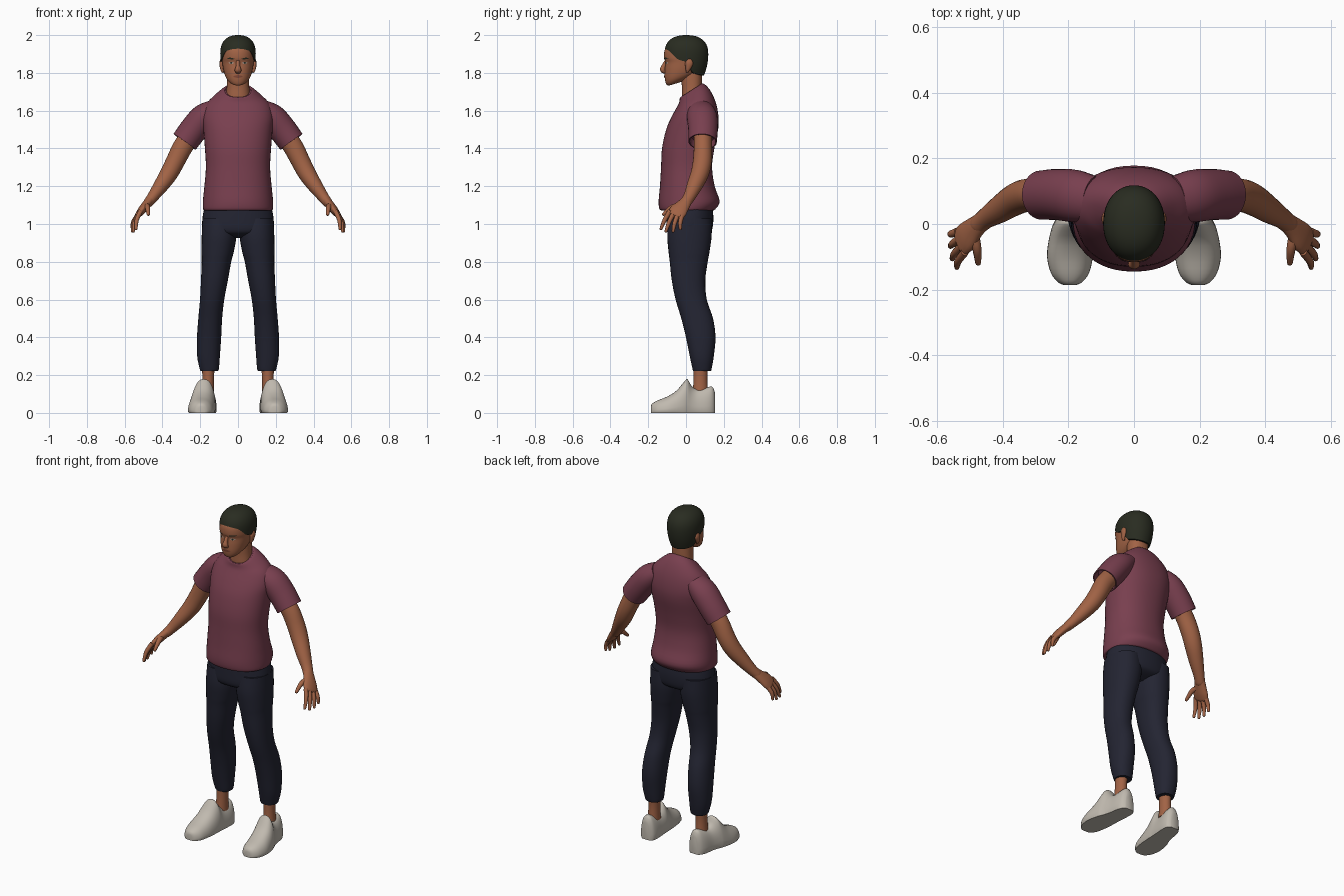
import bpy, bmesh, math
from mathutils import Vector


def material(name, rgb):
    m = bpy.data.materials.new(name)
    m.diffuse_color = (*rgb, 1)
    return m


SKIN = material("brown_skin", (0.36, 0.125, 0.06))
SHIRT = material("maroon_cloth", (0.19, 0.05, 0.078))
NAVY = material("navy_cloth", (0.017, 0.018, 0.032))
SHOE = material("off_white", (0.53, 0.49, 0.43))
HAIR = material("black_hair", (0.022, 0.025, 0.015))
LIPS = material("dark_lips", (0.24, 0.07, 0.04))
EYE = material("eye_white", (0.42, 0.34, 0.29))


def spline(keys, n=4):
    """Catmull-Rom interpolation through key tuples."""
    out = []
    for i in range(len(keys) - 1):
        p0, p1, p2 = keys[max(i - 1, 0)], keys[i], keys[i + 1]
        p3 = keys[min(i + 2, len(keys) - 1)]
        for k in range(n):
            t = k / n
            out.append(tuple(0.5 * (2 * b + (c - a) * t + (2 * a - 5 * b + 4 * c - d) * t * t
                                    + (3 * b - a - 3 * c + d) * t ** 3)
                             for a, b, c, d in zip(p0, p1, p2, p3)))
    return out + [tuple(keys[-1])]


def se(v, p):
    return math.copysign(abs(v) ** (2 / p), v)


def loft(name, rings, mat, mirror=False, closed=True):
    """Skin a list of point rings, optionally mirrored across x."""
    bm = bmesh.new()
    vs = [[bm.verts.new(p) for p in r] for r in rings]
    n = len(vs[0])
    for a, b in zip(vs, vs[1:]):
        for i in range(n if closed else n - 1):
            j = (i + 1) % n
            bm.faces.new((a[i], a[j], b[j], b[i]))
    if closed:
        bm.faces.new(vs[0])
        bm.faces.new(vs[-1])
        bmesh.ops.recalc_face_normals(bm, faces=bm.faces)
    me = bpy.data.meshes.new(name)
    bm.to_mesh(me)
    bm.free()
    me.materials.append(mat)
    ob = bpy.data.objects.new(name, me)
    bpy.context.collection.objects.link(ob)
    if mirror:
        ob.modifiers.new("mirror", 'MIRROR').use_mirror_merge = False
    return ob


def stack(name, keys, mat, mirror=False, p=2.2, n=32):
    """Level rings: z, centre x, half width, front y, back y, tilt."""
    rings = []
    for z, cx, rx, yf, yb, tilt in spline(keys):
        cy, ry, ring = (yf + yb) / 2, (yb - yf) / 2, []
        for i in range(n):
            a = math.tau * i / n
            dy = ry * se(math.sin(a), p)
            ring.append((cx + rx * se(math.cos(a), p), cy + dy, z + tilt * dy))
        rings.append(ring)
    return loft(name, rings, mat, mirror)


def tube(name, keys, mat, mirror=True, ref=(0, 1, 0), n=16, hollow=False, steps=4):
    """Rings along a path: x, y, z, radius along ref, radius across."""
    ks, rings = spline(keys, steps), []
    pts = [Vector(k[:3]) for k in ks]

    def ring(c, t, ra, rb):
        s = (Vector(ref) - t * t.dot(Vector(ref))).normalized()
        b = t.cross(s)
        return [c + s * ra * math.cos(math.tau * i / n) + b * rb * math.sin(math.tau * i / n)
                for i in range(n)]
    for i, k in enumerate(ks):
        t = (pts[min(i + 1, len(pts) - 1)] - pts[max(i - 1, 0)]).normalized()
        rings.append(ring(pts[i], t, k[3], k[4]))
    if hollow:  # turned-in opening
        rings.append(ring(pts[-1], t, k[3] * .92, k[4] * .92))
        rings.append(ring(pts[-1] - t * .04, t, k[3] * .85, k[4] * .85))
    else:  # rounded tip
        for f in (.5, .85):
            s = math.sqrt(1 - f * f)
            rings.append(ring(pts[-1] + t * min(k[3], k[4]) * f, t, k[3] * s, k[4] * s))
    return loft(name, rings, mat, mirror)


# Shirt body with tilted collar, and sleeves
stack("shirt_body", [
    (1.072, 0, .172, -.125, .140, 0), (1.078, 0, .184, -.140, .155, 0),
    (1.12, 0, .186, -.145, .178, 0), (1.20, 0, .178, -.138, .152, 0),
    (1.30, 0, .170, -.132, .138, 0), (1.40, 0, .175, -.127, .150, 0),
    (1.50, 0, .183, -.105, .170, 0), (1.57, 0, .188, -.075, .172, 0),
    (1.635, 0, .168, -.045, .157, .1), (1.68, 0, .12, -.035, .125, .4),
    (1.707, 0, .077, -.032, .09, .62), (1.703, 0, .068, -.024, .082, .62)], SHIRT, n=48)
tube("sleeves", [
    (.125, .075, 1.605, .07, .055), (.18, .085, 1.565, .08, .072),
    (.235, .09, 1.50, .078, .074), (.283, .088, 1.435, .075, .072)],
    SHIRT, n=28, hollow=True)

# Trousers
stack("trouser_hips", [
    (1.09, 0, .178, -.10, .140, 0), (1.03, 0, .188, -.102, .145, 0),
    (.97, 0, .187, -.100, .138, 0), (.945, 0, .15, -.08, .115, 0),
    (.925, 0, .06, -.03, .06, 0)], NAVY, n=40)
stack("trouser_legs", [
    (1.03, .1, .088, -.09, .135, 0), (.94, .1, .092, -.099, .136, 0),
    (.85, .108, .085, -.092, .124, 0), (.80, .114, .078, -.086, .115, 0),
    (.70, .125, .071, -.075, .102, 0), (.60, .137, .064, -.055, .11, 0),
    (.50, .147, .063, -.025, .143, 0), (.40, .153, .064, 0, .156, 0),
    (.30, .156, .060, .02, .147, 0), (.235, .152, .051, .034, .136, 0),
    (.222, .152, .046, .038, .132, 0)], NAVY, True)

# Ankles and shoes
stack("ankles", [(.26, .157, .034, .04, .118, 0), (.18, .158, .031, .04, .113, 0),
                 (.10, .16, .034, .035, .118, 0)], SKIN, True, 2, 20)
rings = []
for y, cx, hw, h in spline([
        (-.186, .195, .018, .035), (-.178, .195, .036, .05), (-.15, .195, .058, .066),
        (-.10, .195, .070, .086), (-.05, .19, .070, .118), (-.01, .184, .066, .165),
        (.008, .18, .062, .178), (.03, .175, .058, .142), (.06, .17, .055, .125),
        (.11, .165, .052, .135), (.14, .162, .042, .138), (.154, .162, .024, .105)], 3):
    arch = [math.pi * i / 18 for i in range(19)]
    rings.append([(cx + hw * .93, y, 0)]
                 + [(cx + hw * se(math.cos(a), 2.4), y, h * (.1 + .9 * max(0, math.sin(a)) ** .95))
                    for a in arch] + [(cx - hw * .93, y, 0)])
loft("shoes", rings, SHOE, True)

# Arms, palms, fingers and thumbs
tube("arms", [
    (.22, .09, 1.50, .05, .05), (.285, .09, 1.42, .048, .053), (.33, .087, 1.335, .05, .05),
    (.365, .073, 1.268, .048, .047), (.41, .044, 1.2, .041, .039),
    (.45, .018, 1.145, .032, .030), (.475, -.003, 1.113, .030, .026)], SKIN, n=24)
tube("palms", [
    (.46, .01, 1.132, .028, .024), (.485, -.012, 1.103, .036, .023),
    (.51, -.038, 1.072, .047, .021), (.527, -.054, 1.05, .046, .016)], SKIN, n=20)
tips = [(.54, -.132, .975), (.554, -.106, .962), (.559, -.068, .962), (.56, -.03, .975)]
for i, (name, tip) in enumerate(zip(("index", "middle", "ring", "little"), tips)):
    base = Vector((.526, -.054, 1.054)) + Vector((.29, .87, -.40)) * (i - 1.5) * .024
    tip = Vector(tip)
    mid = (base + tip) / 2 + Vector((.008, -.004, 0))
    tube(name + "_fingers", [(*base, .013, .013), (*mid, .0115, .0115), (*tip, .008, .008)],
         SKIN, n=10)
tube("thumbs", [(.49, -.025, 1.098, .017, .017), (.479, -.075, 1.088, .014, .014),
                (.475, -.118, 1.052, .009, .009)], SKIN, n=10, ref=(1, 0, 0))

# Neck and head
stack("neck", [(1.63, 0, .07, -.02, .088, .3), (1.69, 0, .062, -.022, .083, .3),
               (1.74, 0, .059, -.022, .084, .2), (1.82, 0, .058, -.03, .085, 0)], SKIN)
head = [(1.742, 0, .022, -.088, -.03, .3), (1.75, 0, .040, -.101, 0, .28),
        (1.767, 0, .058, -.109, .03, .2), (1.79, 0, .070, -.113, .06, .1),
        (1.82, 0, .078, -.112, .08, 0), (1.855, 0, .083, -.109, .095, 0),
        (1.88, 0, .085, -.116, .10, 0), (1.92, 0, .084, -.113, .103, 0),
        (1.95, 0, .073, -.093, .092, 0), (1.975, 0, .045, -.06, .06, 0)]
stack("head", head, SKIN, n=40)
tube("nose", [(0, -.104, 1.862, .010, .010), (0, -.117, 1.837, .011, .012),
              (0, -.123, 1.816, .018, .015), (0, -.112, 1.804, .014, .009)],
     SKIN, False, (1, 0, 0), 14)
tube("ears", [(.079, .006, 1.803, .006, .006), (.085, .010, 1.82, .013, .009),
              (.088, .016, 1.85, .021, .011), (.087, .017, 1.868, .015, .008)], SKIN, n=14)

# Hair: cap from a shaped hairline up to the crown
line = [(-1, 1.928), (-.75, 1.915), (-.4, 1.872), (0, 1.858), (.3, 1.80), (1, 1.785)]


def hairline(v):
    for (a, za), (b, zb) in zip(line, line[1:]):
        if v <= b:
            return za + (zb - za) * max(0, v - a) / (b - a)
    return line[-1][1]


rings = []
for k in range(-1, 15):
    t, ring = max(k, 0) / 14.3, []
    for i in range(56):
        a = math.tau * i / 56
        z0 = hairline(math.sin(a))
        z = z0 + (2.0 - z0) * math.sin(t * math.pi / 2)
        if z > 1.9:
            s = max(0, 1 - ((z - 1.9) / .1) ** 2.4) ** (1 / 2.4)
        else:
            s = 1 - .22 * ((1.9 - z) / .12) ** 2
        s *= .88 if k < 0 else 1
        ring.append((.094 * s * se(math.cos(a), 2.1), .002 + .116 * s * se(math.sin(a), 2.1), z))
    rings.append(ring)
loft("hair", rings, HAIR)


# Thin plates laid on the face
face = spline(head, 12)


def face_y(x, z):
    k = min(face, key=lambda r: abs(r[0] - z))
    ry = (k[4] - k[3]) / 2
    return (k[3] + k[4]) / 2 - ry * max(0, 1 - abs(x / k[2]) ** 2.2) ** (1 / 2.2)


def plate(name, cx, cz, hw, hh, mat, lift, mirror=True, slope=0):
    rings = []
    for i in range(9):
        u = -1 + i / 4
        x, h = cx + u * hw, hh * (1.05 - u * u)
        rings.append([(x, face_y(x, z) - lift, z)
                      for z in (cz + slope * u + h * v for v in (-1, 0, 1))])
    loft(name, rings, mat, mirror, closed=False)


plate("eyes", .036, 1.853, .015, .0055, EYE, .003)
plate("pupils", .036, 1.853, .006, .0055, HAIR, .0045)
plate("eyebrows", .038, 1.876, .021, .004, HAIR, .003, True, .002)
plate("mouth", 0, 1.781, .027, .007, LIPS, .004, False)

# Smooth shading with crisp hems
bpy.ops.object.select_all(action='SELECT')
bpy.context.view_layer.objects.active = bpy.data.objects["head"]
bpy.ops.object.shade_smooth_by_angle(angle=math.radians(50))
